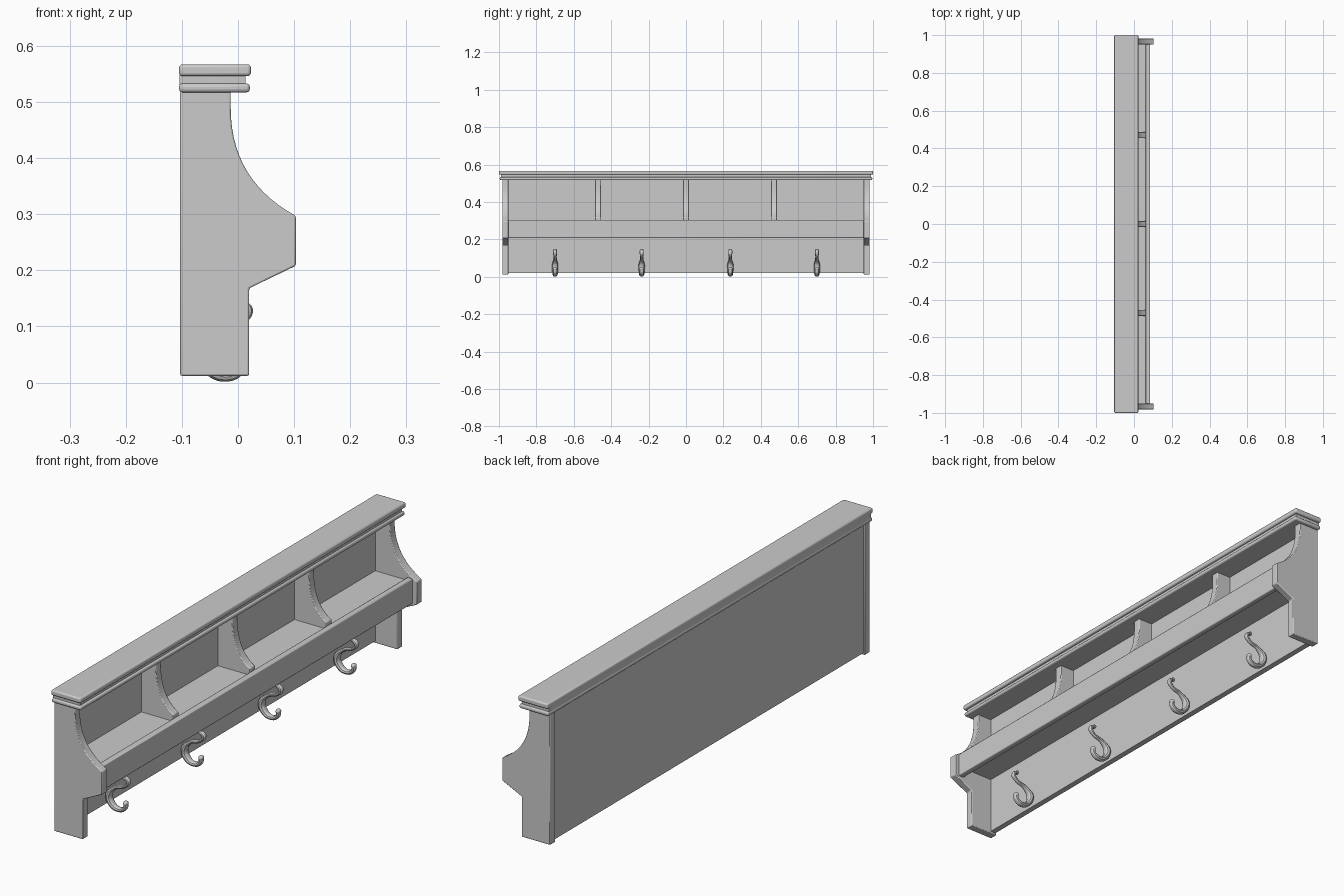
import bpy, bmesh, math
from mathutils import Vector

if "Cube" in bpy.data.objects:
    bpy.data.objects.remove(bpy.data.objects["Cube"])


def finish(obj, bevel=0.0, segments=2):
    if bevel:
        m = obj.modifiers.new("Soft edges", 'BEVEL')
        m.width, m.segments = bevel, segments
        m.limit_method, m.angle_limit = 'ANGLE', math.radians(35)
    bpy.ops.object.select_all(action='DESELECT')
    obj.select_set(True)
    bpy.context.view_layer.objects.active = obj
    bpy.ops.object.shade_smooth_by_angle(angle=math.radians(35))
    return obj


def extrude_xz(name, pts, y0, y1, bevel=0.0, segments=2):
    """Extrude an x/z profile along y."""
    bm = bmesh.new()
    face = bm.faces.new([bm.verts.new((x, y0, z)) for x, z in pts])
    new = bmesh.ops.extrude_face_region(bm, geom=[face])['geom']
    bmesh.ops.translate(bm, vec=(0, y1 - y0, 0),
                        verts=[v for v in new if isinstance(v, bmesh.types.BMVert)])
    bmesh.ops.recalc_face_normals(bm, faces=bm.faces)
    mesh = bpy.data.meshes.new(name)
    bm.to_mesh(mesh)
    bm.free()
    obj = bpy.data.objects.new(name, mesh)
    bpy.context.collection.objects.link(obj)
    return finish(obj, bevel, segments)


def board(name, x0, x1, y0, y1, z0, z1, bevel=0.0, segments=2):
    return extrude_xz(name, [(x0, z0), (x1, z0), (x1, z1), (x0, z1)], y0, y1, bevel, segments)


def scoop(end, n=14):
    """Concave front edge rising from the tray to the top."""
    a, b, c = Vector(end), Vector((-0.013, 0.36)), Vector((-0.013, 0.49))
    return [tuple(a * (1 - t) ** 2 + b * 2 * t * (1 - t) + c * t * t)
            for t in (i / n for i in range(n + 1))]


# Shaped end panels
end_profile = [(-0.103, 0.012), (0.02, 0.012), (0.02, 0.168), (0.103, 0.208)]
end_profile += scoop((0.103, 0.297)) + [(-0.013, 0.52), (-0.103, 0.52)]
for side, y in (("left", -0.982), ("right", 0.95)):
    extrude_xz(f"end_panel_{side}", end_profile, y, y + 0.032, 0.003)

# Back panel, tray front and shelf
board("back_panel", -0.098, -0.075, -0.952, 0.952, 0.02, 0.525)
board("tray_front", 0.062, 0.086, -0.952, 0.952, 0.208, 0.305, 0.004)
board("shelf", -0.08, 0.064, -0.952, 0.952, 0.25, 0.293)

# Compartment dividers
divider_profile = [(-0.08, 0.285), (0.063, 0.285)] + scoop((0.063, 0.318))
divider_profile += [(-0.013, 0.52), (-0.08, 0.52)]
for i, y in enumerate((-0.47, 0, 0.47)):
    extrude_xz(f"divider_{i + 1}", divider_profile, y - 0.016, y + 0.016, 0.003)

# Moulded top: lower lip, recessed neck, upper slab
board("top_lower_lip", -0.105, 0.021, -0.996, 0.996, 0.517, 0.533, 0.006, 3)
board("top_neck", -0.104, 0.013, -0.989, 0.989, 0.525, 0.555)
board("top_slab", -0.105, 0.023, -1.0, 1.0, 0.546, 0.567, 0.006, 3)

# Curved coat hooks: x, z, thickness along the path
hook_path = [(0.003, 0.142, 0.007), (0.019, 0.13, 0.008), (0.006, 0.108, 0.006),
             (-0.035, 0.092, 0.007), (-0.063, 0.06, 0.012), (-0.053, 0.026, 0.011),
             (-0.022, 0.01, 0.009), (0.006, 0.024, 0.008), (0.008, 0.042, 0.008)]
for i, y in enumerate((-0.7, -0.237, 0.237, 0.7)):
    cu = bpy.data.curves.new("coat_hook", 'CURVE')
    cu.dimensions, cu.bevel_depth, cu.bevel_resolution = '3D', 1.0, 3
    cu.resolution_u = 6
    sp = cu.splines.new('BEZIER')
    sp.bezier_points.add(len(hook_path) - 1)
    for p, (x, z, r) in zip(sp.bezier_points, hook_path):
        p.co, p.radius = (x, 0, z), r
        p.handle_left_type = p.handle_right_type = 'AUTO'
    hook = bpy.data.objects.new(f"coat_hook_{i + 1}", cu)
    bpy.context.collection.objects.link(hook)
    hook.location.y = y
    hook.scale.y = 1.4
    bpy.ops.object.select_all(action='DESELECT')
    hook.select_set(True)
    bpy.context.view_layer.objects.active = hook
    bpy.ops.object.convert(target='MESH')
    finish(bpy.context.view_layer.objects.active)
    # Rounded hook tips
    for tip, (x, z, r) in (("upper", hook_path[0]), ("lower", hook_path[-1])):
        bpy.ops.mesh.primitive_uv_sphere_add(segments=16, ring_count=10,
                                             radius=r * 1.15, location=(x, y, z))
        ball = bpy.context.object
        ball.name = f"hook_tip_{tip}_{i + 1}"
        ball.scale.y = 1.3
        finish(ball)
